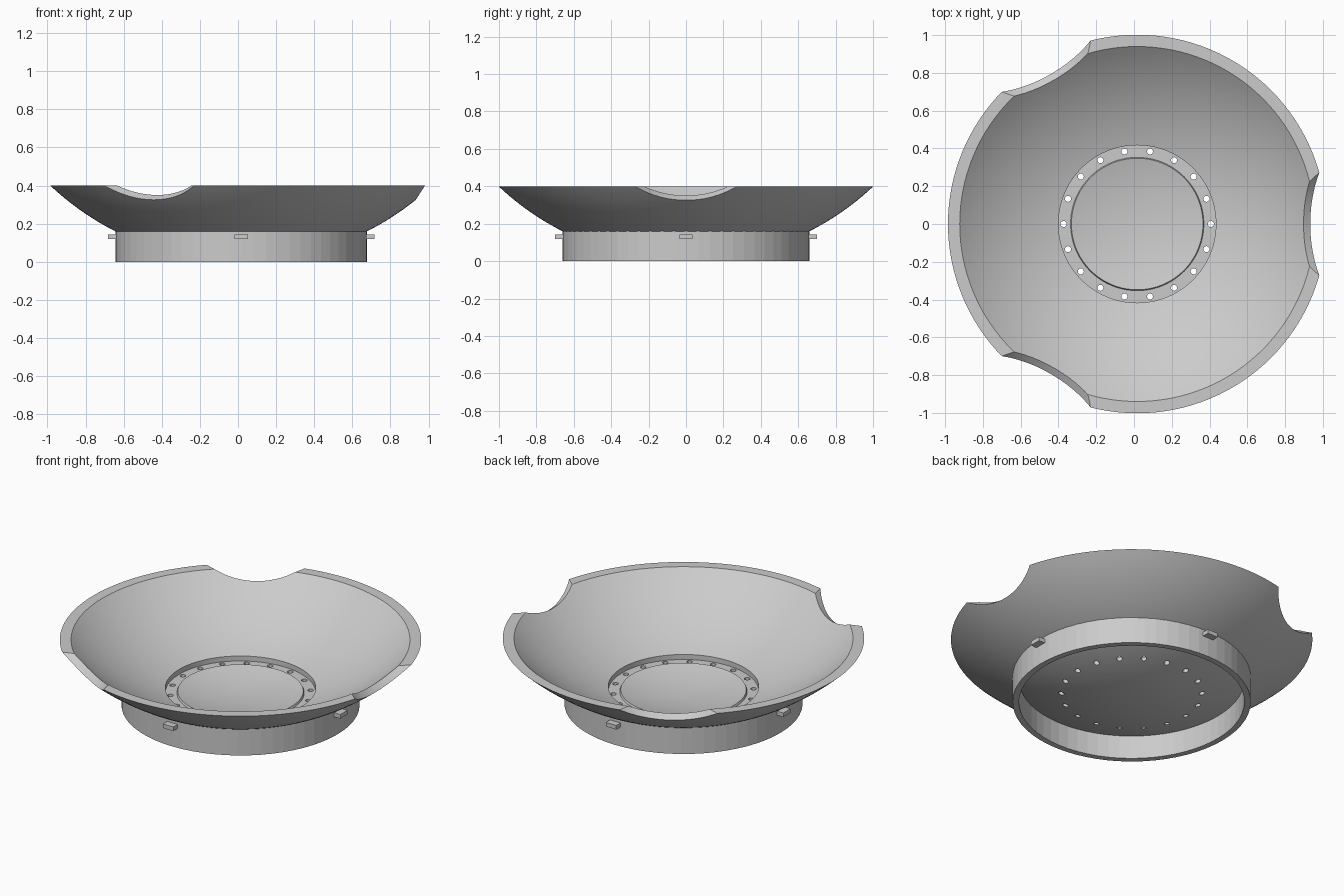
import bpy, bmesh
from math import sin, cos, asin, sqrt, pi, radians
from mathutils import Matrix, Vector

if "Cube" in bpy.data.objects:
    bpy.data.objects.remove(bpy.data.objects["Cube"], do_unlink=True)

CX = 0.017                       # axis of the dish
SPHERE_Z = 1.462                 # centre of both dish spheres
R_OUT, R_IN = 1.46, 1.418
RIM_Z = 0.4

grey = bpy.data.materials.new("light_grey")
grey.use_nodes = True
grey.diffuse_color = (0.6, 0.6, 0.6, 1)
grey.node_tree.nodes["Principled BSDF"].inputs["Base Color"].default_value = (0.6, 0.6, 0.6, 1)


def finish(name, bm):
    """Turn a bmesh into a named grey object."""
    bmesh.ops.recalc_face_normals(bm, faces=bm.faces)
    mesh = bpy.data.meshes.new(name)
    bm.to_mesh(mesh)
    bm.free()
    mesh.materials.append(grey)
    obj = bpy.data.objects.new(name, mesh)
    bpy.context.collection.objects.link(obj)
    return obj


def lathe(name, profile, steps):
    """Spin a closed (radius, height) profile around the dish axis."""
    bm = bmesh.new()
    verts = [bm.verts.new((CX + r, 0, z)) for r, z in profile]
    edges = [bm.edges.new((a, b)) for a, b in zip(verts, verts[1:])]
    if profile[0][0] > 0:
        edges.append(bm.edges.new((verts[-1], verts[0])))
    bmesh.ops.spin(bm, geom=verts + edges, cent=(CX, 0, 0), axis=(0, 0, 1),
                   angle=2 * pi, steps=steps)
    bmesh.ops.remove_doubles(bm, verts=bm.verts, dist=0.0001)
    return finish(name, bm)


def arc(radius, r0, r1, n):
    """Points on a dish sphere between two distances from the axis."""
    a0, a1 = asin(r0 / radius), asin(r1 / radius)
    angles = [a0 + (a1 - a0) * i / n for i in range(n + 1)]
    return [(radius * sin(a), SPHERE_Z - radius * cos(a)) for a in angles]


def rim_radius(radius):
    return sqrt(radius ** 2 - (SPHERE_Z - RIM_Z) ** 2)


def cut(target, cutter_bm):
    """Subtract a cutter and discard it."""
    cutter = finish("cutter", cutter_bm)
    cutter.hide_render = True
    mod = target.modifiers.new("cut", "BOOLEAN")
    mod.operation, mod.solver, mod.object = "DIFFERENCE", "EXACT", cutter
    bpy.context.view_layer.objects.active = target
    bpy.ops.object.modifier_apply(modifier=mod.name)
    bpy.data.objects.remove(cutter, do_unlink=True)


def cylinder(bm, radius, depth, segments, matrix):
    bmesh.ops.create_cone(bm, cap_ends=True, segments=segments, radius1=radius,
                          radius2=radius, depth=depth, matrix=matrix)


def around(angle):
    return Matrix.Translation((CX, 0, 0)) @ Matrix.Rotation(angle, 4, "Z")


# Dish: spherical shell with a flat groove around its raised centre
GROOVE_Z = 0.076
profile = (arc(R_OUT, 0, rim_radius(R_OUT), 28)
           + arc(R_IN, rim_radius(R_IN), 0.417, 16)
           + [(0.417, GROOVE_Z), (0.353, GROOVE_Z)]
           + arc(R_IN, 0.348, 0, 10))
dish = lathe("dish", profile, 128)

# Three round notches in the rim, bored through the wall at a slope
notches = bmesh.new()
slope = Vector((-0.82, 0, 0.57)).to_track_quat("Z", "Y").to_matrix().to_4x4()
for i in range(3):
    place = around(i * 2 * pi / 3) @ Matrix.Translation((1.162, 0, 0.715))
    cylinder(notches, 0.46, 0.7, 96, place @ slope)
cut(dish, notches)

# Ring of bolt holes through the groove
holes = bmesh.new()
for i in range(18):
    cylinder(holes, 0.016, 0.3, 16,
             around(radians(20 * i)) @ Matrix.Translation((0.39, 0, 0.06)))
cut(dish, holes)

# Base ring under the dish
lathe("base_ring", [(0.625, 0), (0.66, 0), (0.66, 0.164), (0.625, 0.148)], 64)

# Four locating lugs on the base ring
for i, side in enumerate(("left", "back", "right", "front")):
    bm = bmesh.new()
    bmesh.ops.create_cube(bm, size=1, matrix=around(i * pi / 2)
                          @ Matrix.Translation((0.67, 0, 0.131))
                          @ Matrix.Diagonal((0.06, 0.07, 0.025, 1)))
    finish(side + "_lug", bm)

# Smooth dish with crisp rims
bpy.ops.object.select_all(action="DESELECT")
dish.select_set(True)
bpy.context.view_layer.objects.active = dish
bpy.ops.object.shade_smooth_by_angle(angle=radians(25))
